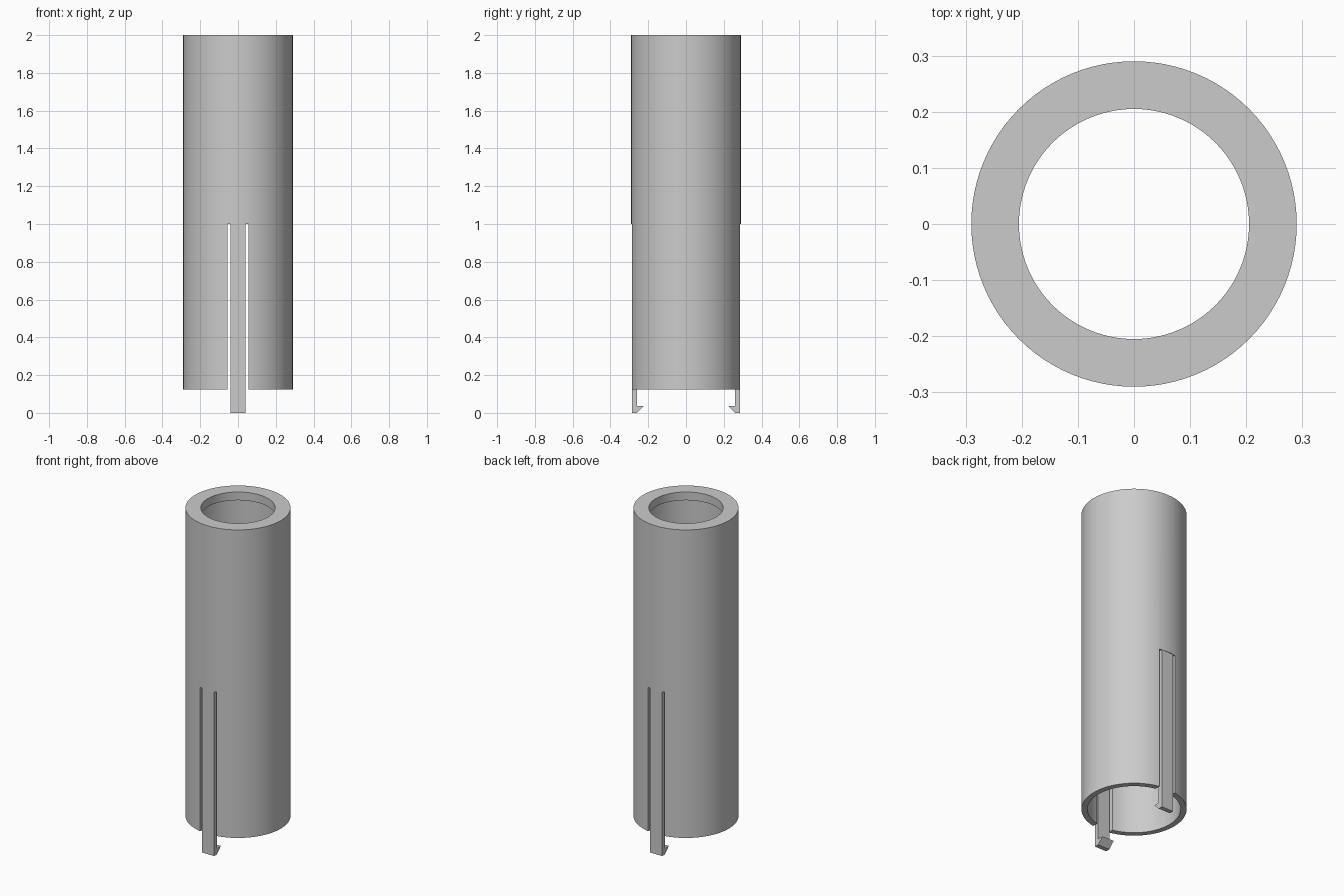
import bpy
import bmesh
import math

cube = bpy.data.objects.get("Cube")
if cube:
    bpy.data.objects.remove(cube, do_unlink=True)

SEGMENTS = 96
SLOT_TOP = 1.0

grey = bpy.data.materials.new("plain_grey")
grey.use_nodes = True
grey.diffuse_color = (0.6, 0.6, 0.6, 1)
grey.node_tree.nodes["Principled BSDF"].inputs["Base Color"].default_value = (0.6, 0.6, 0.6, 1)


def make_object(name, bm):
    bmesh.ops.recalc_face_normals(bm, faces=bm.faces)
    mesh = bpy.data.meshes.new(name)
    bm.to_mesh(mesh)
    bm.free()
    mesh.materials.append(grey)
    obj = bpy.data.objects.new(name, mesh)
    bpy.context.collection.objects.link(obj)
    return obj


def lathe(name, profile):
    """Spin a closed (radius, z) profile around the z axis."""
    bm = bmesh.new()
    rings = []
    for i in range(SEGMENTS):
        a = math.tau * i / SEGMENTS
        rings.append([bm.verts.new((r * math.cos(a), r * math.sin(a), z)) for r, z in profile])
    n = len(profile)
    for i, ring in enumerate(rings):
        after = rings[(i + 1) % SEGMENTS]
        for j in range(n):
            k = (j + 1) % n
            bm.faces.new((ring[j], after[j], after[k], ring[k]))
    return make_object(name, bm)


def prism(name, profile, half_width, side=1):
    """Extrude a (y, z) profile along x."""
    bm = bmesh.new()
    face = bm.faces.new([bm.verts.new((-half_width, side * y, z)) for y, z in profile])
    out = bmesh.ops.extrude_face_region(bm, geom=[face])
    moved = [v for v in out["geom"] if isinstance(v, bmesh.types.BMVert)]
    bmesh.ops.translate(bm, verts=moved, vec=(2 * half_width, 0, 0))
    return make_object(name, bm)


# Hollow tube with a narrower lip at the top
tube = lathe("tube", [(0.205, 2), (0.29, 2), (0.29, 0.125),
                      (0.257, 0.125), (0.257, 1.95), (0.205, 1.95)])

# Slot through the front and back walls
cutter = prism("slot_cutter", [(-0.5, 0), (0.5, 0), (0.5, SLOT_TOP), (-0.5, SLOT_TOP)], 0.055)
cutter.hide_render = True
cutter.hide_viewport = True
slot = tube.modifiers.new("slot", "BOOLEAN")
slot.operation = "DIFFERENCE"
slot.solver = "EXACT"
slot.object = cutter

# Spring clips with inward hooks, one in each slot
clip = [(0.287, 0), (0.287, SLOT_TOP + 0.01), (0.26, SLOT_TOP + 0.01),
        (0.26, 0.037), (0.222, 0.037), (0.26, 0)]
prism("front_clip", clip, 0.04, -1)
prism("back_clip", clip, 0.04, 1)

# Smooth round walls, sharp rims
bpy.ops.object.select_all(action="DESELECT")
tube.select_set(True)
bpy.context.view_layer.objects.active = tube
bpy.ops.object.modifier_apply(modifier="slot")
bpy.data.objects.remove(cutter, do_unlink=True)
bpy.ops.object.shade_smooth_by_angle(angle=math.radians(30))
